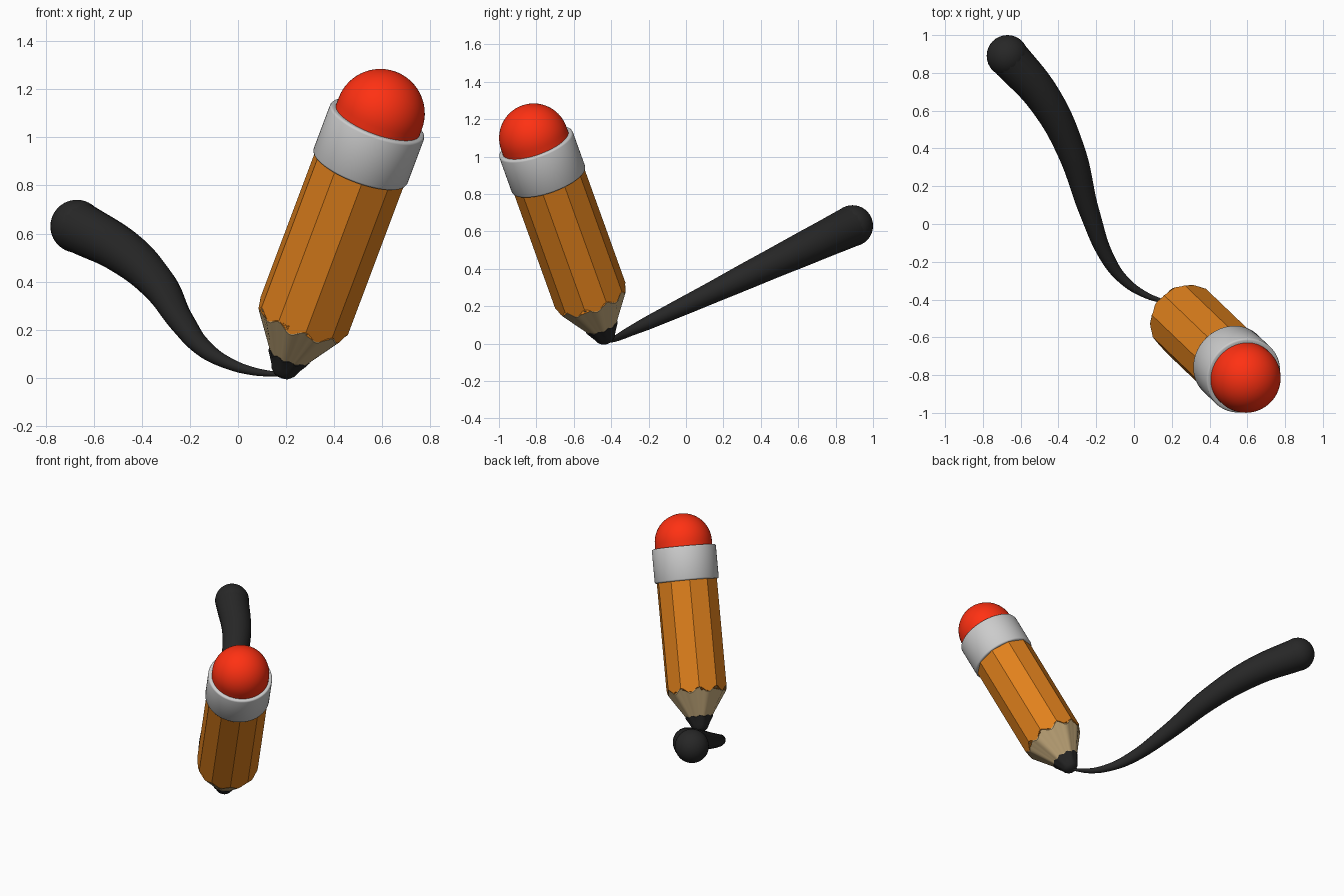
import bpy, bmesh
from math import sin, cos, pi, radians
from mathutils import Vector, Matrix

if "Cube" in bpy.data.objects:
    bpy.data.objects.remove(bpy.data.objects["Cube"])

# Pencil frame: local z runs from the lead tip to the rubber
TIP = Vector((0.19, -0.43, 0.03))
axis = (Vector((0.59, -0.813, 1.095)) - TIP).normalized()
u = (Vector((1, 0, 0)) - axis * axis.x).normalized()
v = axis.cross(u)
FRAME = Matrix.Translation(TIP) @ Matrix((u, v, axis)).transposed().to_4x4()
SIDES, TURN, R = 10, radians(20), 0.2
DARK = (0.02, 0.02, 0.02, 1)


def paint(ob, name, color):
    m = bpy.data.materials.new(name)
    m.diffuse_color = color
    m.use_nodes = True
    m.node_tree.nodes["Principled BSDF"].inputs["Base Color"].default_value = m.diffuse_color
    ob.data.materials.append(m)


def smooth(ob, angle):
    bpy.ops.object.select_all(action='DESELECT')
    ob.select_set(True)
    bpy.context.view_layer.objects.active = ob
    bpy.ops.object.shade_smooth_by_angle(angle=radians(angle))


def loft(name, rings, color=None, angle=40, capped=True):
    """Skin a list of rings of points, in the pencil frame."""
    bm = bmesh.new()
    loops = [[bm.verts.new(p) for p in ring] for ring in rings]
    n = len(loops[0])
    for a, b in zip(loops, loops[1:]):
        for i in range(n):
            j = (i + 1) % n
            bm.faces.new((a[i], a[j], b[j], b[i]))
    if capped:
        bm.faces.new(loops[0])
        bm.faces.new(loops[-1])
    bmesh.ops.recalc_face_normals(bm, faces=bm.faces)
    me = bpy.data.meshes.new(name)
    bm.to_mesh(me)
    bm.free()
    ob = bpy.data.objects.new(name, me)
    bpy.context.collection.objects.link(ob)
    ob.matrix_world = FRAME
    if color:
        paint(ob, name + "_colour", color)
    smooth(ob, angle)
    return ob


def circle(r, z, n=64):
    return [(r * cos(2 * pi * i / n), r * sin(2 * pi * i / n), z) for i in range(n)]


def wavy(scale, base, wave, sub=8):
    """Ten-sided ring whose height waves once per flat side."""
    pts = []
    for k in range(SIDES):
        a, b = (Vector((cos(t), sin(t), 0)) * R * scale for t in
                (TURN + 2 * pi * k / SIDES, TURN + 2 * pi * (k + 1) / SIDES))
        for i in range(sub):
            p = a.lerp(b, i / sub)
            p.z = base + wave * cos(2 * pi * i / sub)
            pts.append(p)
    return pts


# Painted ten-sided body with a scalloped sharpened edge
loft("pencil_body", [wavy(1, 0.24, 0.016), wavy(1, 0.97, 0)],
     (0.75, 0.22, 0.012, 1), 20)


# Sharpened wood and lead
def cone_ring(r, z, wave=0):
    n = SIDES * 8
    return [(r * cos(TURN + 2 * pi * i / n), r * sin(TURN + 2 * pi * i / n),
             z + wave * cos(2 * pi * i / 8)) for i in range(n)]


loft("sharpened_wood", [cone_ring(0.08, 0.06), wavy(0.985, 0.235, 0.016),
                        wavy(0.97, 0.26, 0.016)], (0.58, 0.42, 0.21, 1), 40)
loft("lead_tip", [cone_ring(0.006, -0.031), cone_ring(0.034, -0.023),
                  cone_ring(0.051, -0.006), cone_ring(0.06, 0.015),
                  cone_ring(0.09, 0.07, 0.006), cone_ring(0.07, 0.078, 0.006)],
     DARK, 40)

# Metal band
band = [(0.185, 0.95), (0.199, 0.95), (0.205, 0.953), (0.208, 0.96),
        (0.208, 1.163), (0.205, 1.17), (0.199, 1.173), (0.185, 1.173),
        (0.182, 1.15)]
loft("metal_band", [circle(r, z) for r, z in band], angle=50)

# Rubber with a domed end
dome = [(0.185, 1.1)] + [(0.185 * cos(t), 1.205 + 0.185 * sin(t))
                         for t in (pi / 2 * i / 16 for i in range(16))]
loft("rubber", [circle(r, z) for r, z in dome] + [circle(0.002, 1.39)],
     (1, 0.03, 0.006, 1), 40)

# Drawn stroke: tapered tube along a curve, with a round end
path = [(0.19, -0.42, 0.012, 0.008), (0.06, -0.375, 0.028, 0.017),
        (-0.05, -0.30, 0.065, 0.026), (-0.135, -0.19, 0.117, 0.037),
        (-0.235, 0.06, 0.235, 0.053), (-0.335, 0.39, 0.393, 0.075),
        (-0.48, 0.67, 0.526, 0.094), (-0.67, 0.89, 0.63, 0.109)]
cu = bpy.data.curves.new("stroke", 'CURVE')
cu.dimensions = '3D'
cu.bevel_depth = 1
cu.bevel_resolution = 6
cu.use_fill_caps = True
sp = cu.splines.new('BEZIER')
sp.resolution_u = 10
sp.bezier_points.add(len(path) - 1)
for bp, (x, y, z, r) in zip(sp.bezier_points, path):
    bp.co = (x, y, z)
    bp.radius = r
    bp.handle_left_type = bp.handle_right_type = 'AUTO'
stroke = bpy.data.objects.new("stroke", cu)
bpy.context.collection.objects.link(stroke)
paint(stroke, "stroke_colour", DARK)

bpy.ops.mesh.primitive_uv_sphere_add(segments=32, ring_count=20, radius=0.11,
                                     location=path[-1][:3])
end = bpy.context.object
end.name = "stroke_end"
paint(end, "stroke_end_colour", DARK)
smooth(end, 60)
